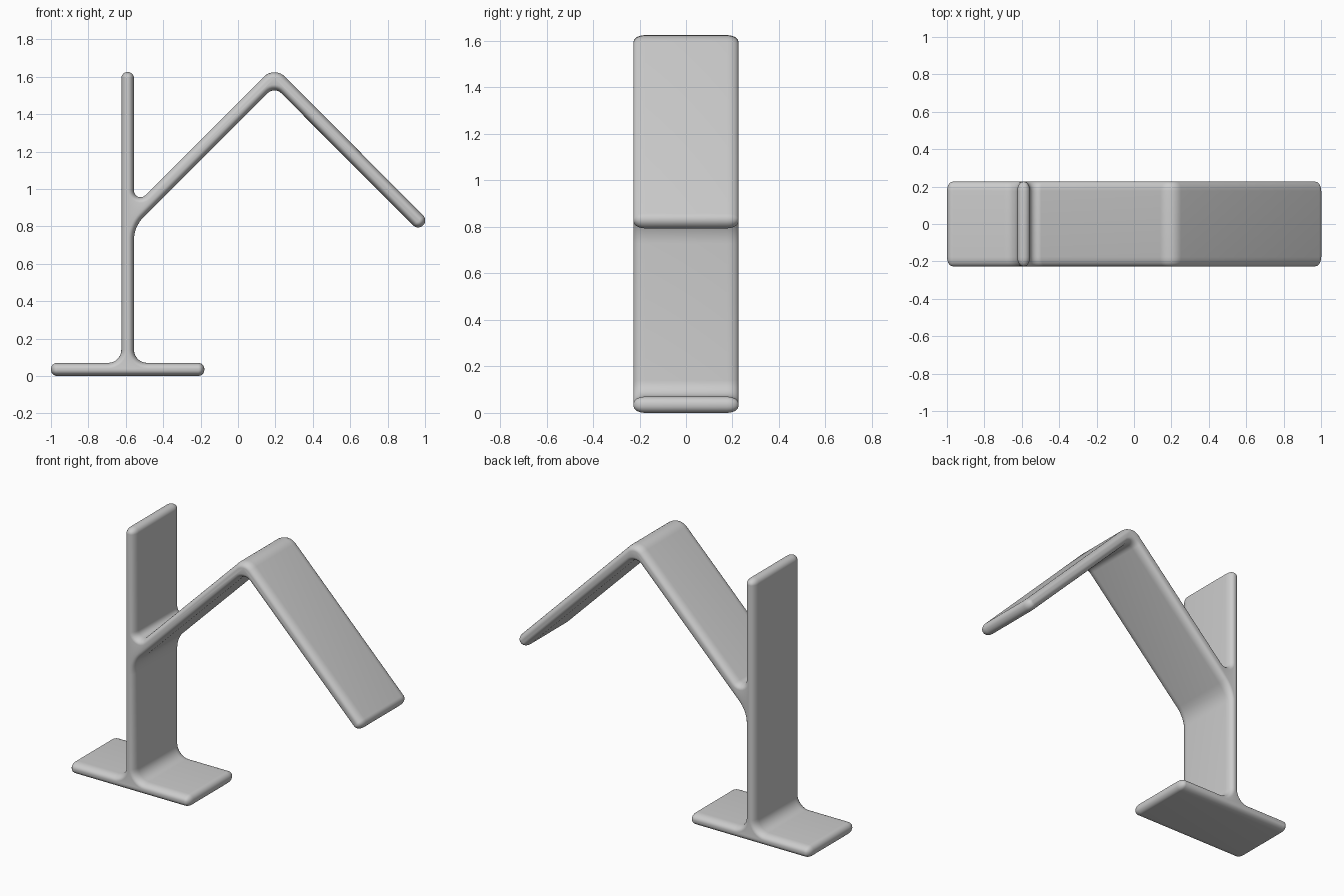
import bpy, bmesh
from math import sin, cos, pi, radians
from mathutils import Vector

cube = bpy.data.objects.get("Cube")
if cube:
    bpy.data.objects.remove(cube, do_unlink=True)

HALF_WIDTH = 0.226   # half the depth of the strip
RIM_DEPTH = 0.05     # how far the rounded rim reaches inwards from each side
RIM_INSET = 0.03     # how much the outline shrinks across the rim
ARC_STEPS = 8
CAP = 0.033          # rounding of the free ends

# Side outline, counterclockwise: x, z, corner radius
CORNERS = [
    (-1.0, 0.0, CAP), (-0.18, 0.0, CAP), (-0.18, 0.07, CAP),   # foot
    (-0.556, 0.07, 0.07), (-0.556, 0.798, 0.17),               # post, under the arm
    (0.195, 1.548, 0.05),                                      # inside of the bend
    (0.963, 0.779, 0.036), (1.016, 0.832, 0.036),              # arm tip
    (0.195, 1.657, 0.08),                                      # outside of the bend
    (-0.556, 0.906, 0.035),                                    # crook above the arm
    (-0.556, 1.625, CAP), (-0.624, 1.625, CAP),                # post top
    (-0.624, 0.07, 0.07), (-1.0, 0.07, CAP),                   # post back, foot
]


def outline(inset):
    """Rounded outline, moved inwards by the inset."""
    points = []
    count = len(CORNERS)
    for i, (x, z, radius) in enumerate(CORNERS):
        here = Vector((x, z))
        before = (here - Vector(CORNERS[i - 1][:2])).normalized()
        after = (Vector(CORNERS[(i + 1) % count][:2]) - here).normalized()
        n1 = Vector((-before.y, before.x))
        n2 = Vector((-after.y, after.x))
        mitre = (n1 + n2) / (1 + n1.dot(n2))
        side = 1 if before.cross(after) > 0 else -1
        radius -= side * inset
        centre = here + mitre * (inset + side * radius)
        turn = n1.angle(n2)
        for k in range(ARC_STEPS + 1):
            f = k / ARC_STEPS
            spoke = (n1 * sin((1 - f) * turn) + n2 * sin(f * turn)) / sin(turn)
            points.append(centre - spoke * side * radius)
    return points


def strip(name, material):
    """Sweep the outline across the depth with a rounded rim on each side."""
    bm = bmesh.new()
    angles = [k / 6 * pi / 2 for k in range(7)]
    layers = [(-1, a) for a in reversed(angles)] + [(1, a) for a in angles]
    rings = []
    for sign, a in layers:
        y = sign * (HALF_WIDTH - RIM_DEPTH * (1 - sin(a)))
        rings.append([bm.verts.new((p.x, y, p.y))
                      for p in outline(RIM_INSET * (1 - cos(a)))])
    size = len(rings[0])
    for r1, r2 in zip(rings, rings[1:]):
        for i in range(size):
            j = (i + 1) % size
            bm.faces.new((r1[i], r1[j], r2[j], r2[i]))
    bm.faces.new(rings[0])
    bm.faces.new(rings[-1])
    bmesh.ops.recalc_face_normals(bm, faces=bm.faces)
    mesh = bpy.data.meshes.new(name)
    bm.to_mesh(mesh)
    bm.free()
    mesh.materials.append(material)
    obj = bpy.data.objects.new(name, mesh)
    bpy.context.collection.objects.link(obj)
    bpy.ops.object.select_all(action="DESELECT")
    obj.select_set(True)
    bpy.context.view_layer.objects.active = obj
    bpy.ops.object.shade_smooth_by_angle(angle=radians(40))
    return obj


grey = bpy.data.materials.new("light grey")
grey.use_nodes = True
colour = (0.6, 0.6, 0.6, 1)
grey.diffuse_color = colour
grey.node_tree.nodes["Principled BSDF"].inputs["Base Color"].default_value = colour

# Foot, post and bent arm in one continuous piece
strip("stand_with_bent_arm", grey)
